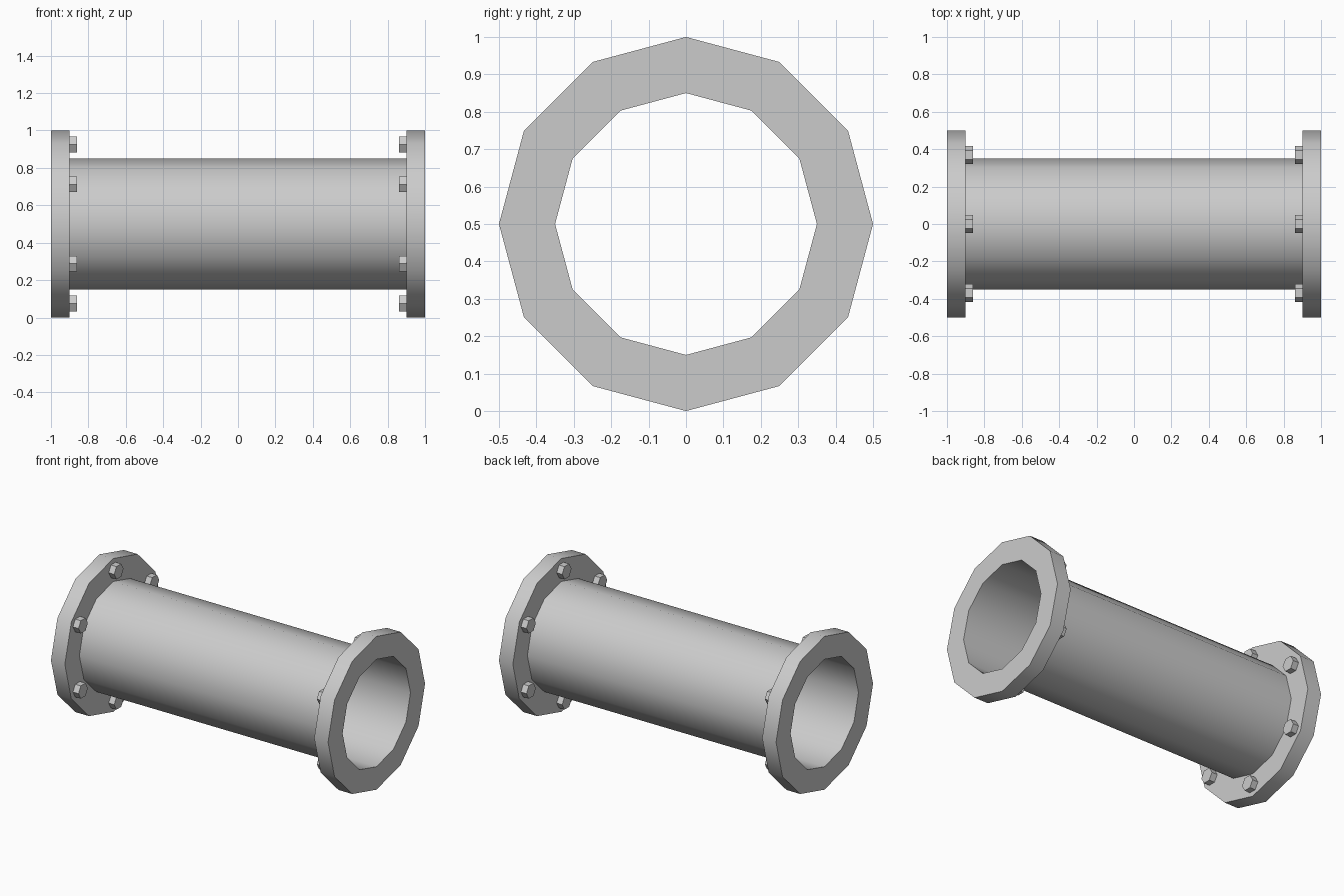
import bpy, bmesh
from math import radians, sin, cos, pi

if "Cube" in bpy.data.objects:
    bpy.data.objects.remove(bpy.data.objects["Cube"])

SIDES, CZ = 12, 0.5


def lathe(name, profile):
    """Spin an (x, radius) profile around the pipe axis."""
    bm = bmesh.new()
    rings = [[bm.verts.new((x, r * cos(2 * pi * i / SIDES), CZ + r * sin(2 * pi * i / SIDES)))
              for i in range(SIDES)] for x, r in profile]
    for a, b in zip(rings, rings[1:]):
        for i in range(SIDES):
            j = (i + 1) % SIDES
            bm.faces.new((a[i], b[i], b[j], a[j]))
    bmesh.ops.remove_doubles(bm, verts=bm.verts, dist=1e-5)
    bmesh.ops.recalc_face_normals(bm, faces=bm.faces)
    mesh = bpy.data.meshes.new(name)
    bm.to_mesh(mesh)
    bm.free()
    ob = bpy.data.objects.new(name, mesh)
    bpy.context.collection.objects.link(ob)
    bpy.ops.object.select_all(action='DESELECT')
    ob.select_set(True)
    bpy.context.view_layer.objects.active = ob
    bpy.ops.object.shade_smooth_by_angle(angle=radians(40))
    return ob


# Thin-walled pipe between the flanges
lathe("pipe", [(-0.9, 0.35), (0.9, 0.35)])

for side, s in (("left", -1), ("right", 1)):
    # Flange ring
    lathe(side + "_flange", [(s * 0.9, 0.35), (s * 0.9, 0.5), (s * 1.0, 0.5),
                             (s * 1.0, 0.35), (s * 0.9, 0.35)])
    # Hexagonal bolt heads on the inner flange face
    for k in range(6):
        a = radians(30 + 60 * k)
        bpy.ops.mesh.primitive_cylinder_add(
            vertices=6, radius=0.048, depth=0.04,
            location=(s * 0.88, 0.425 * cos(a), CZ + 0.425 * sin(a)),
            rotation=(0, pi / 2, 0))
        bpy.context.object.name = f"{side}_bolt_{k + 1}"
